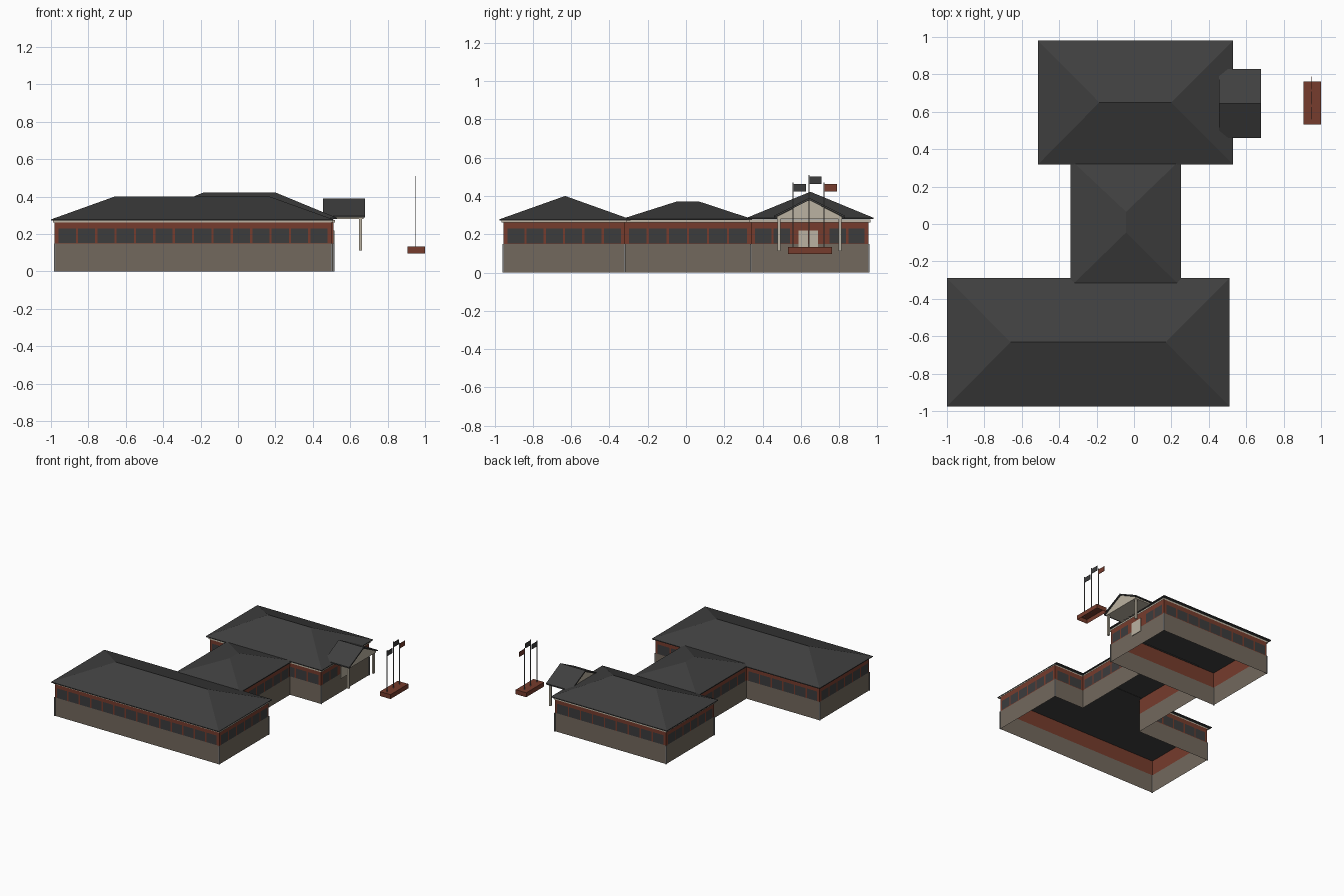
import bpy, bmesh
from mathutils import Vector

if "Cube" in bpy.data.objects:
    bpy.data.objects.remove(bpy.data.objects["Cube"])


def material(name, rgb):
    m = bpy.data.materials.new(name)
    m.use_nodes = True
    m.diffuse_color = (*rgb, 1)
    m.node_tree.nodes["Principled BSDF"].inputs["Base Color"].default_value = (*rgb, 1)
    return m


ROOF = material("charcoal roof", (.05, .05, .05))
STONE = material("taupe stone", (.17, .14, .11))
BRICK = material("red brick", (.18, .045, .026))
GLASS = material("dark glass", (.045, .045, .046))
CREAM = material("cream trim", (.5, .45, .36))
METAL = material("grey metal", (.2, .2, .2))


def finish(name, bm, *mats):
    mesh = bpy.data.meshes.new(name)
    bm.to_mesh(mesh)
    bm.free()
    for m in mats:
        mesh.materials.append(m)
    ob = bpy.data.objects.new(name, mesh)
    bpy.context.collection.objects.link(ob)
    return ob


def quad(bm, a, b, z0, z1, index=0):
    """Upright rectangle over the ground line a-b."""
    vs = [bm.verts.new((p.x, p.y, z)) for p, z in ((a, z0), (b, z0), (b, z1), (a, z1))]
    bm.faces.new(vs).material_index = index


def box(name, x, y, z, mat):
    bm = bmesh.new()
    bmesh.ops.create_cube(bm, size=1)
    for v in bm.verts:
        v.co = [(r[0] + r[1]) / 2 + c * (r[1] - r[0]) for c, r in zip(v.co, (x, y, z))]
    return finish(name, bm, mat)


def prism(name, profile, x0, x1, mat):
    """Extrude a y-z profile along x."""
    bm = bmesh.new()
    face = bm.faces.new([bm.verts.new((x0, y, z)) for y, z in profile])
    ext = bmesh.ops.extrude_face_region(bm, geom=[face])["geom"]
    for v in ext:
        if isinstance(v, bmesh.types.BMVert):
            v.co.x = x1
    bmesh.ops.recalc_face_normals(bm, faces=bm.faces)
    return finish(name, bm, mat)


def hip_roof(name, x, y, ridge_x, ridge_y, eave, top):
    """Hipped roof with a thin fascia and a flat underside."""
    bm = bmesh.new()
    rect = [(x[0], y[0]), (x[1], y[0]), (x[1], y[1]), (x[0], y[1])]
    low = [bm.verts.new((*p, eave - .006)) for p in rect]
    up = [bm.verts.new((*p, eave)) for p in rect]
    r0 = bm.verts.new((ridge_x[0], ridge_y[0], top))
    r1 = bm.verts.new((ridge_x[1], ridge_y[1], top))
    bm.faces.new(low[::-1])
    for i in range(4):
        j = (i + 1) % 4
        bm.faces.new((low[i], low[j], up[j], up[i]))
    if ridge_x[0] != ridge_x[1]:
        slopes = [(0, 1, r1, r0), (1, 2, r1), (2, 3, r0, r1), (3, 0, r0)]
    else:
        slopes = [(0, 1, r0), (1, 2, r1, r0), (2, 3, r1), (3, 0, r0, r1)]
    for a, b, *tip in slopes:
        bm.faces.new((up[a], up[b], *tip))
    return finish(name, bm, ROOF)


def wing(name, pts, closed, skip=None):
    """Stone and brick wall shell, windows, trim and corner strips along a path."""
    pts = [Vector(p) for p in pts]
    n = len(pts)
    segs = [(pts[i], pts[(i + 1) % n]) for i in range(n if closed else n - 1)]
    normals = []
    for a, b in segs:
        d = (b - a).normalized()
        normals.append(Vector((d.y, -d.x)))
    walls, glass, trim = bmesh.new(), bmesh.new(), bmesh.new()

    def outset(i, amount):
        if closed:
            return pts[i] + (normals[i - 1] + normals[i]) * amount
        near = normals[max(i - 1, 0)], normals[min(i, n - 2)]
        return pts[i] + (near[0] if near[0] == near[1] else near[0] + near[1]) * amount

    for i, (a, b) in enumerate(segs):
        quad(walls, a, b, 0, .15, 0)
        quad(walls, a, b, .15, .275, 1)
        quad(trim, outset(i, .008), outset((i + 1) % n, .008), .262, .276)
        # evenly spaced window panes
        length = (b - a).length
        count = max(1, round((length - .03) / .105))
        pitch = (length - .03) / count
        d, off = (b - a) / length, normals[i] * .003
        for k in range(count):
            p = a + d * (.015 + k * pitch + .006) + off
            q = p + d * (pitch - .012)
            mid = (p + q) / 2
            if skip and abs(mid.x - skip[0]) < .02 and abs(mid.y - skip[1]) < .06:
                continue
            quad(glass, p, q, .152, .23)
    finish(name + "_walls", walls, STONE, BRICK)
    finish(name + "_windows", glass, GLASS)
    finish(name + "_eave_trim", trim, CREAM)
    # strips on the outer corners
    for i in range(n):
        if closed or 0 < i < n - 1:
            if normals[i - 1].cross(normals[i]) > 0:
                c = outset(i, .001)
                box(f"{name}_corner_strip_{i}", (c.x - .004, c.x + .004),
                    (c.y - .004, c.y + .004), (0, .15), METAL)


# South and middle wings share one open interior
wing("south_wing", [(.23, .34), (.23, .34), (-.32, .34), (-.32, -.32), (-.98, -.32),
                    (-.98, -.955), (.5, -.955), (.5, -.32), (.23, -.32), (.23, .34)][2:], False)
wing("north_wing", [(-.49, .34), (.51, .34), (.51, .955), (-.49, .955)], True, (.51, .645))

# Roofs
hip_roof("south_roof", (-1, .51), (-.975, -.29), (-.66, .17), (-.632, -.632), .278, .4)
hip_roof("middle_roof", (-.34, .25), (-.335, .345), (-.042, -.042), (-.045, .065), .28, .372)
hip_roof("north_roof", (-.513, .53), (.318, .98), (-.185, .2), (.65, .65), .286, .422)

# Entrance porch
prism("porch_roof", [(.46, .297), (.645, .39), (.83, .297), (.83, .287),
                     (.645, .378), (.46, .287)], .455, .68, ROOF)
prism("porch_gable", [(.475, .28), (.815, .28), (.815, .292), (.645, .379), (.475, .292)],
      .462, .67, CREAM)
for side, y in (("right", .485), ("left", .805)):
    box(f"porch_post_{side}", (.648, .664), (y - .008, y + .008), (.112, .285), CREAM)
for side, y in (("right", .588), ("left", .641)):
    box(f"door_{side}", (.511, .516), (y, y + .05), (.112, .22), CREAM)

# Planter, open underneath
planter = box("planter", (.905, 1), (.533, .762), (.097, .133), BRICK)
bm = bmesh.new()
bm.from_mesh(planter.data)
bm.normal_update()
bmesh.ops.delete(bm, geom=[f for f in bm.faces if f.normal.z < -.5], context="FACES")
bm.to_mesh(planter.data)
bm.free()

# Flagpoles and flags
for name, y, top, mat in (("right", .56, .47, GLASS), ("middle", .642, .51, GLASS),
                          ("left", .722, .47, BRICK)):
    box(f"flagpole_{name}", (.948, .953), (y - .0025, y + .0025), (.13, top), METAL)
    box(f"flag_{name}", (.949, .952), (y, y + .066), (top - .047, top - .007), mat)
